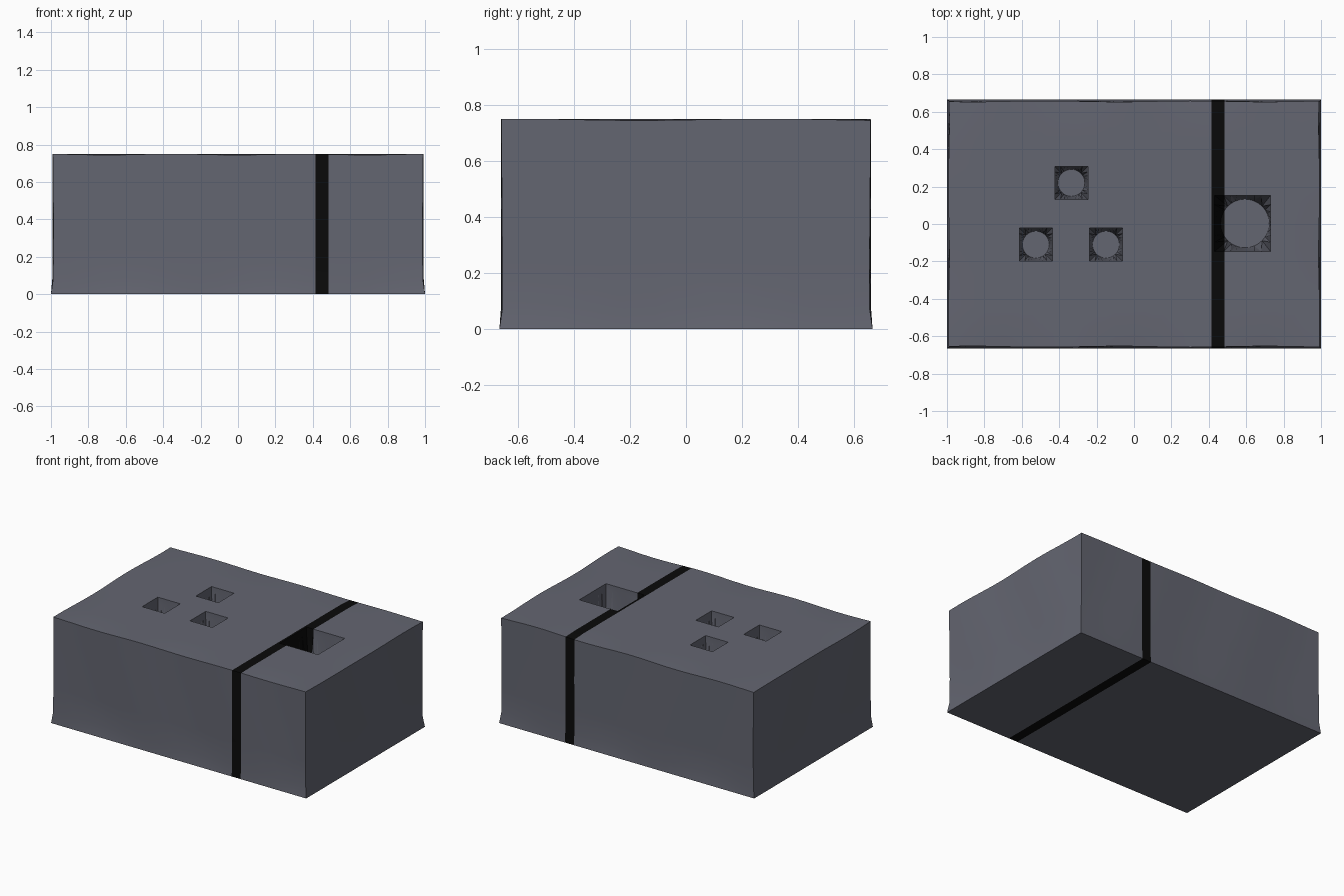
import bpy, bmesh, math

if "Cube" in bpy.data.objects:
    bpy.data.objects.remove(bpy.data.objects["Cube"])

HX, HY, HZ = 1.0, 0.665, 0.75
STRIPE = (0.415, 0.485)


def material(name, rgb):
    m = bpy.data.materials.new(name)
    m.diffuse_color = (*rgb, 1)
    m.use_nodes = True
    m.node_tree.nodes["Principled BSDF"].inputs["Base Color"].default_value = m.diffuse_color
    return m


slate = material("slate grey", (0.127, 0.132, 0.165))
black = material("stripe black", (0.003, 0.003, 0.003))


def make_object(name, bm):
    bmesh.ops.recalc_face_normals(bm, faces=bm.faces)
    me = bpy.data.meshes.new(name)
    bm.to_mesh(me)
    bm.free()
    ob = bpy.data.objects.new(name, me)
    bpy.context.collection.objects.link(ob)
    return ob


def cut(bm, co, no):
    bmesh.ops.bisect_plane(bm, geom=bm.verts[:] + bm.edges[:] + bm.faces[:],
                           plane_co=co, plane_no=no)


# Block: a box cut into strips, flared at the foot with gently uneven sides
bm = bmesh.new()
bmesh.ops.create_cube(bm, size=1)
bmesh.ops.scale(bm, vec=(2 * HX, 2 * HY, HZ), verts=bm.verts)
bmesh.ops.translate(bm, vec=(0, 0, HZ / 2), verts=bm.verts)
for i in range(-9, 10):
    cut(bm, (i * 0.1, 0, 0), (1, 0, 0))
for i in range(-5, 6):
    cut(bm, (0, i * 0.11, 0), (0, 1, 0))
for z in (0.08, 0.25, 0.45, 0.62):
    cut(bm, (0, 0, z), (0, 0, 1))
for v in bm.verts:
    x, y, z = v.co
    if z > 0.01:
        if abs(x) > HX - 0.001:
            v.co.x -= math.copysign(0.010 + 0.003 * math.sin(9 * y + 4 * z), x)
        if abs(y) > HY - 0.001:
            v.co.y -= math.copysign(0.009 + 0.003 * math.sin(8 * x + 3 * z), y)
        if z > HZ - 0.001 and (abs(x) > HX - 0.001 or abs(y) > HY - 0.001):
            v.co.z -= 0.003 + 0.003 * math.sin(9 * x + 7 * y)
block = make_object("block", bm)


# Sockets: square mouth narrowing to a round floor
def socket_cutter(name, cx, cy, half, fx, r, depth):
    bm = bmesh.new()
    n = 32
    rings = []
    for kind, z in (("square", HZ + 0.1), ("square", HZ - 0.04), ("round", HZ - depth)):
        ring = []
        for i in range(n):
            a = 2 * math.pi * i / n
            c, s = math.cos(a), math.sin(a)
            if kind == "square":
                k = half / max(abs(c), abs(s))
                ring.append(bm.verts.new((cx + k * c, cy + k * s, z)))
            else:
                ring.append(bm.verts.new((fx + r * c, cy + r * s, z)))
        rings.append(ring)
    for lo, hi in zip(rings, rings[1:]):
        for i in range(n):
            j = (i + 1) % n
            bm.faces.new((lo[i], lo[j], hi[j], hi[i]))
    bm.faces.new(rings[0])
    bm.faces.new(rings[-1])
    bmesh.ops.triangulate(bm, faces=[f for f in bm.faces if len(f.verts) == 4])
    return make_object(name, bm)


cutters = [socket_cutter("large_socket_cutter", 0.58, 0.003, 0.15, 0.593, 0.13, 0.45)]
for i, (x, y) in enumerate(((-0.335, 0.22), (-0.525, -0.11), (-0.15, -0.11))):
    cutters.append(socket_cutter(f"small_socket_cutter_{i}", x, y, 0.088, x, 0.072, 0.35))
for c in cutters:
    mod = block.modifiers.new(c.name, 'BOOLEAN')
    mod.operation = 'DIFFERENCE'
    mod.solver = 'EXACT'
    mod.object = c
dg = bpy.context.evaluated_depsgraph_get()
cut_mesh = bpy.data.meshes.new_from_object(block.evaluated_get(dg))
block.modifiers.clear()
block.data = cut_mesh
for c in cutters:
    bpy.data.objects.remove(c)

# Band: black stripe running all the way round, cut into the faces
cut_mesh.materials.clear()
cut_mesh.materials.append(slate)
cut_mesh.materials.append(black)
bm = bmesh.new()
bm.from_mesh(cut_mesh)
for x in STRIPE:
    cut(bm, (x, 0, 0), (1, 0, 0))
for f in bm.faces:
    f.material_index = int(STRIPE[0] < f.calc_center_bounds().x < STRIPE[1])
bm.to_mesh(cut_mesh)
bm.free()

bpy.context.view_layer.objects.active = block
block.select_set(True)
bpy.ops.object.shade_smooth_by_angle(angle=math.radians(25))
